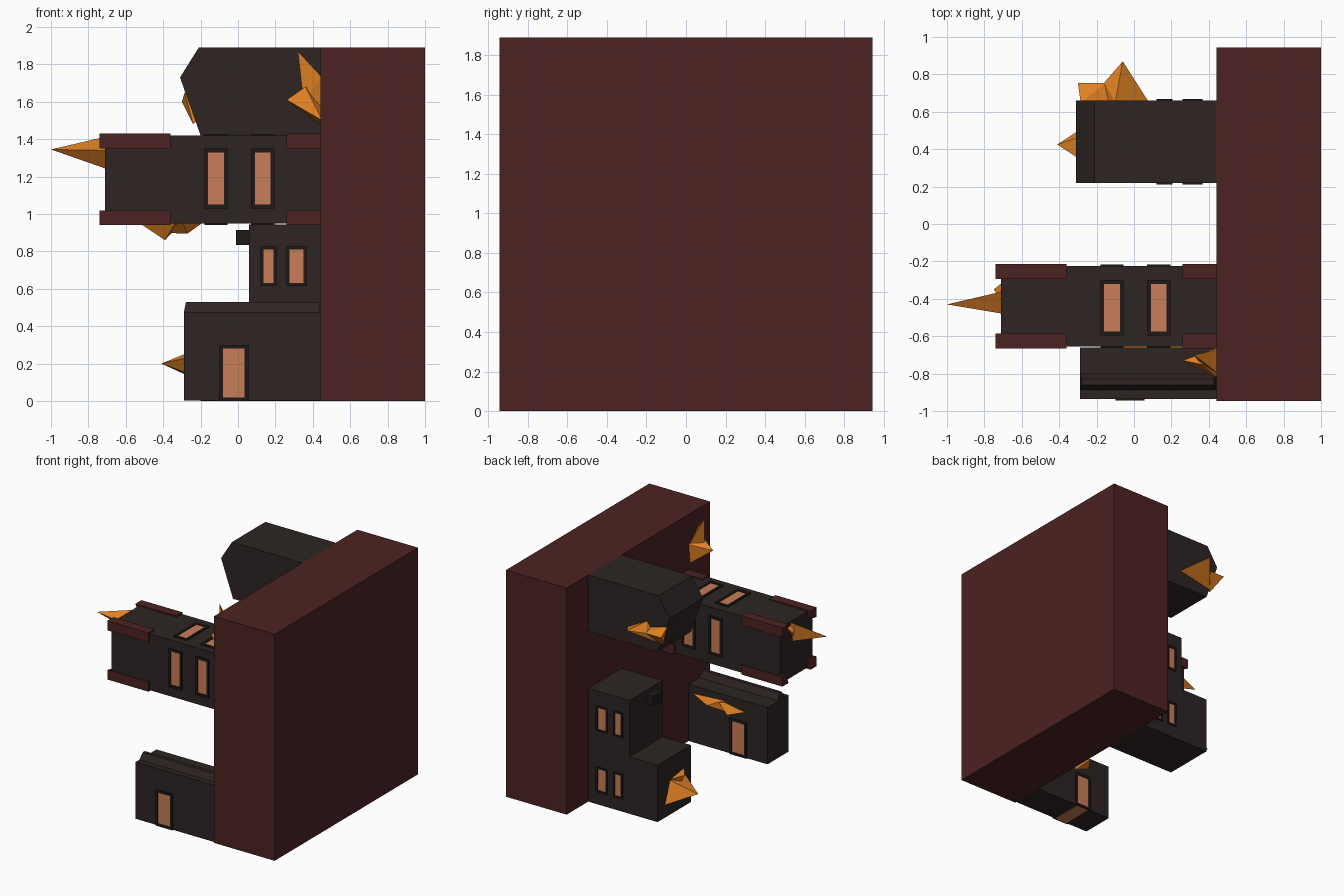
import bpy
import bmesh
from mathutils import Vector

default = bpy.data.objects.get("Cube")
if default:
    bpy.data.objects.remove(default, do_unlink=True)


def material(name, colour):
    mat = bpy.data.materials.new(name)
    mat.use_nodes = True
    rgba = (*colour, 1)
    mat.diffuse_color = rgba
    mat.node_tree.nodes["Principled BSDF"].inputs["Base Color"].default_value = rgba
    return mat


MAROON = material("maroon stone", (0.075, 0.016, 0.016))
DARK = material("dark wall", (0.026, 0.018, 0.017))
FRAME = material("black frame", (0.013, 0.010, 0.010))
GLOW = material("window glow", (0.58, 0.205, 0.098))
ORANGE = material("orange crystal", (0.76, 0.225, 0.018))


def finish(name, bm, mat):
    bmesh.ops.recalc_face_normals(bm, faces=bm.faces)
    mesh = bpy.data.meshes.new(name)
    bm.to_mesh(mesh)
    bm.free()
    mesh.materials.append(mat)
    obj = bpy.data.objects.new(name, mesh)
    bpy.context.collection.objects.link(obj)
    return obj


def add_box(bm, xs, ys, zs):
    """Add a box given its low and high limits on each axis."""
    verts = bmesh.ops.create_cube(bm, size=1)["verts"]
    for v in verts:
        v.co = Vector([lim[0] if c < 0 else lim[1] for c, lim in zip(v.co, (xs, ys, zs))])
    return verts


def box(name, mat, xs, ys, zs):
    bm = bmesh.new()
    add_box(bm, xs, ys, zs)
    return finish(name, bm, mat)


def prism(name, mat, profile, axis, start, end):
    """Extrude a closed profile along x or y."""
    bm = bmesh.new()
    place = (lambda a, b: (start, a, b)) if axis == "x" else (lambda a, b: (a, start, b))
    face = bm.faces.new([bm.verts.new(place(a, b)) for a, b in profile])
    moved = bmesh.ops.extrude_face_region(bm, geom=[face])["geom"]
    shift = Vector((end - start, 0, 0)) if axis == "x" else Vector((0, end - start, 0))
    for v in moved:
        if isinstance(v, bmesh.types.BMVert):
            v.co += shift
    return finish(name, bm, mat)


def window(name, axis, wall, sign, us, vs, rim=0.02):
    """Glowing pane with a raised rim on a wall facing along y or z."""
    def limits(u, v, depth):
        d = sorted((wall - sign * 0.004, wall + sign * depth))
        return (u, d, v) if axis == "y" else (u, v, d)

    box(name + "_pane", GLOW, *limits(us, vs, 0.002))
    (u0, u1), (v0, v1) = us, vs
    bm = bmesh.new()
    for u in ((u0 - rim, u0), (u1, u1 + rim)):
        add_box(bm, *limits(u, (v0 - rim, v1 + rim), 0.009))
    for v in ((v0 - rim, v0), (v1, v1 + rim)):
        add_box(bm, *limits(us, v, 0.009))
    finish(name + "_frame", bm, FRAME)


def crystal(name, *lobes):
    """Faceted shard, each lobe being the hull of its points."""
    bm = bmesh.new()
    for points in lobes:
        verts = [bm.verts.new(p) for p in points]
        bmesh.ops.convex_hull(bm, input=verts)
    return finish(name, bm, ORANGE)


WALL = 0.44  # face of the slab that carries the houses

# Ground slab
box("ground_slab", MAROON, (WALL, 1), (-0.945, 0.945), (0, 1.89))

# Long tower with windows on four sides
TY, TZ = (-0.655, -0.225), (0.95, 1.42)
box("tower_body", DARK, (-0.71, WALL), TY, TZ)
for i, us in enumerate(((-0.16, -0.075), (0.09, 0.175))):
    for wall, sign in zip(TY, (-1, 1)):
        window(f"tower_side_window_{i}", "y", wall, sign, us, (1.05, 1.33))
    for wall, sign in zip(TZ, (-1, 1)):
        window(f"tower_top_window_{i}", "z", wall, sign, us, (-0.575, -0.32))

# Maroon corner trims, flared at the free end
for part, xs in (("tip", (-0.71, -0.36)), ("foot", (0.26, WALL))):
    for sy, y in zip((-1, 1), TY):
        for sz, z in zip((-1, 1), TZ):
            ys = sorted((y + sy * 0.01, y - sy * 0.07))
            zs = sorted((z + sz * 0.01, z - sz * 0.07))
            bm = bmesh.new()
            for v in add_box(bm, xs, ys, zs):
                if part == "tip" and v.co.x < -0.5:
                    outer = (v.co.y - y) * sy > 0 or (v.co.z - z) * sz > 0
                    v.co.x -= 0.03 if outer else 0.001
            finish(f"tower_{part}_trim", bm, MAROON)

# Upper house with a pointed end
prism("upper_house", DARK,
      [(WALL, 1.42), (WALL, 1.89), (-0.21, 1.89), (-0.31, 1.73), (-0.2, 1.42)],
      "y", 0.22, 0.66)

# Stepped house with a side chimney
HY = (0.22, 0.66)
prism("stepped_house", DARK,
      [(WALL, 0), (WALL, 0.945), (0.06, 0.945), (0.06, 0.475), (-0.2, 0.475), (-0.2, 0)],
      "y", *HY)
box("chimney", FRAME, (-0.01, 0.07), (0.32, 0.44), (0.835, 0.915))
for us in ((0.135, 0.19), (0.275, 0.35)):
    for vs in ((0.12, 0.3), (0.63, 0.81)):
        for wall, sign in zip(HY, (-1, 1)):
            window("stepped_house_window", "y", wall, sign, us, vs, 0.015)

# Low house with a roof ridge and doors
LY = (-0.935, -0.66)
box("low_house", DARK, (-0.29, WALL), LY, (0.002, 0.475))
bm = bmesh.new()
for v in add_box(bm, (-0.29, WALL), (-0.89, -0.8), (0.47, 0.53)):
    if v.co.z > 0.5:
        v.co.x += 0.012 if v.co.x < 0 else -0.012
        v.co.y = -0.86 if v.co.y < -0.85 else -0.83
finish("low_house_ridge", bm, DARK)
DOOR = (-0.08, 0.035)
for wall, sign in zip(LY, (-1, 1)):
    window("low_house_door", "y", wall, sign, DOOR, (0.02, 0.28))
box("door_floor", GLOW, DOOR, LY, (0, 0.006))

# Crystals
crystal("tower_tip_crystal",
        [(-1, -0.43, 1.345), (-0.7, -0.48, 1.34), (-0.7, -0.39, 1.24), (-0.7, -0.36, 1.415)],
        [(-0.75, -0.35, 1.33), (-0.7, -0.31, 1.39), (-0.7, -0.42, 1.41), (-0.7, -0.4, 1.26)])
crystal("tower_under_crystal",
        [(-0.39, -0.44, 0.86), (-0.54, -0.44, 0.96), (-0.33, -0.53, 0.96), (-0.3, -0.35, 0.96)],
        [(-0.27, -0.45, 0.895), (-0.42, -0.45, 0.9), (-0.18, -0.42, 0.96), (-0.3, -0.52, 0.96),
         (-0.32, -0.36, 0.96)])
crystal("stepped_house_crystal",
        [(-0.41, 0.425, 0.2), (-0.19, 0.57, 0.1), (-0.19, 0.5, 0.29), (-0.19, 0.28, 0.25),
         (-0.19, 0.38, 0.12)],
        [(-0.27, 0.4, 0.31), (-0.19, 0.5, 0.29), (-0.19, 0.3, 0.32), (-0.19, 0.4, 0.15)])
crystal("upper_house_crystal",
        [(-0.06, 0.87, 1.64), (0.08, 0.65, 1.555), (-0.16, 0.755, 1.6), (-0.24, 0.65, 1.49),
         (-0.1, 0.65, 1.65)],
        [(-0.3, 0.755, 1.6), (-0.15, 0.755, 1.6), (-0.24, 0.65, 1.48), (-0.285, 0.65, 1.65),
         (-0.1, 0.65, 1.6)])
crystal("slab_crystal",
        [(0.26, -0.73, 1.61), (0.45, -0.66, 1.64), (0.45, -0.68, 1.47), (0.45, -0.83, 1.5),
         (0.36, -0.75, 1.68)],
        [(0.32, -0.7, 1.87), (0.45, -0.67, 1.62), (0.45, -0.8, 1.73), (0.35, -0.74, 1.6),
         (0.45, -0.75, 1.55)])
crystal("low_house_crystal",
        [(0.2, -0.56, 0.4), (0.42, -0.67, 0.41), (0.1, -0.67, 0.33), (0.1, -0.67, 0.43)],
        [(0, -0.54, 0.38), (0.2, -0.67, 0.43), (-0.09, -0.67, 0.38), (0.05, -0.67, 0.32)])
